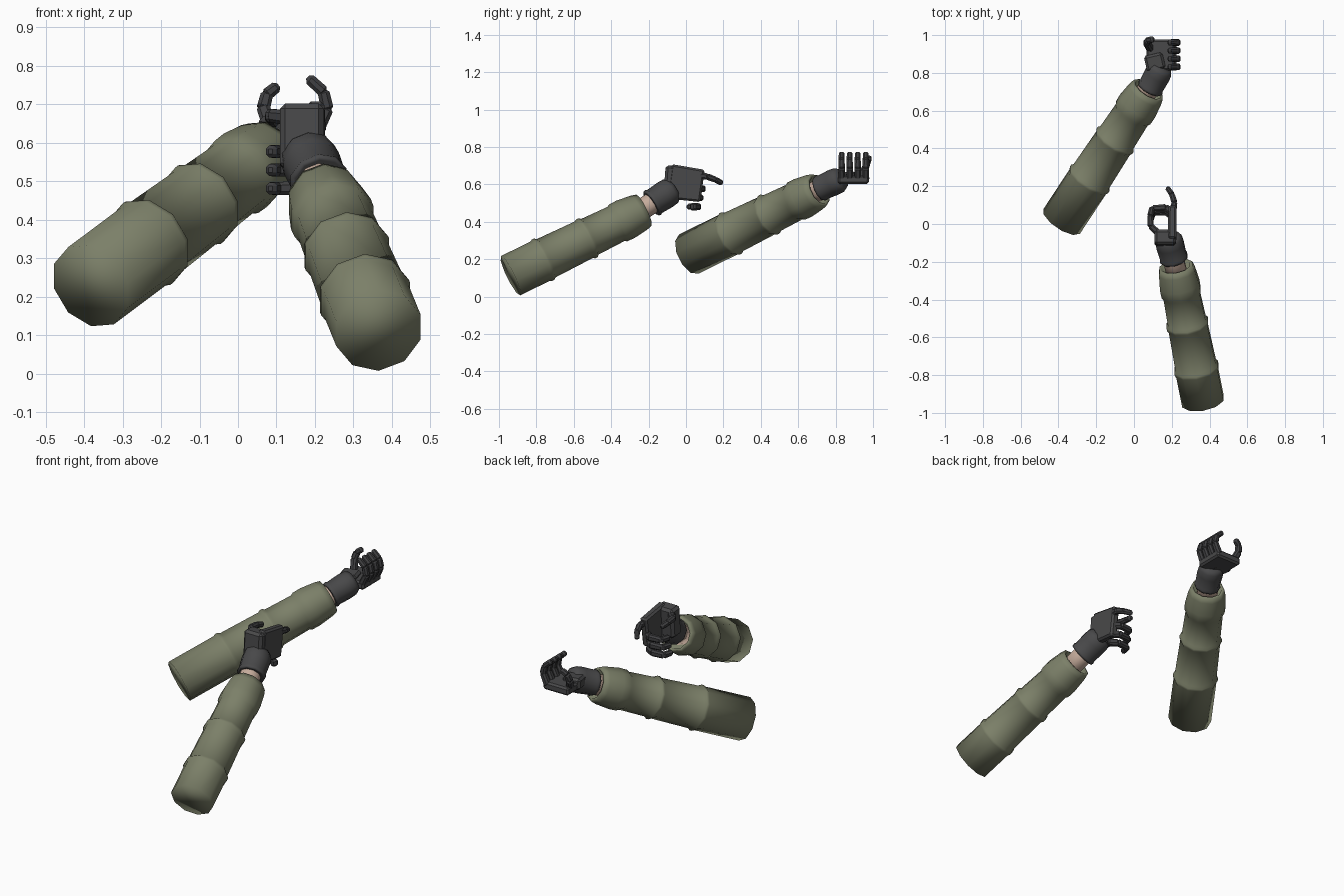
import bpy, bmesh, math
from mathutils import Vector, Matrix

if "Cube" in bpy.data.objects:
    bpy.data.objects.remove(bpy.data.objects["Cube"])

def mat(name, c):
    m = bpy.data.materials.new(name)
    m.diffuse_color = (*c, 1)
    m.use_nodes = True
    m.node_tree.nodes["Principled BSDF"].inputs["Base Color"].default_value = m.diffuse_color
    return m

OLIVE = mat("olive_cloth", (0.20, 0.215, 0.14))
GLOVE = mat("dark_glove", (0.066, 0.066, 0.068))
DARK = mat("finger_glove", (0.05, 0.05, 0.053))
SKIN = mat("skin", (0.56, 0.41, 0.33))

def finish(bm, name, m, smooth):
    bmesh.ops.recalc_face_normals(bm, faces=bm.faces[:])
    me = bpy.data.meshes.new(name)
    bm.to_mesh(me)
    bm.free()
    me.materials.append(m)
    for p in me.polygons:
        p.use_smooth = smooth
    ob = bpy.data.objects.new(name, me)
    bpy.context.collection.objects.link(ob)
    return ob

def frame(a, b, side):
    """Matrix with z along a->b and x close to the side direction."""
    z = (Vector(b) - Vector(a)).normalized()
    y = z.cross(Vector(side)).normalized()
    x = y.cross(z)
    return Matrix((x, y, z)).transposed().to_4x4()

def tube(name, a, b, profile, m, n=10):
    """Lathe (distance, radius) pairs around the line a->b."""
    M = Matrix.Translation(Vector(a)) @ frame(a, b, (1, 0, 0))
    bm = bmesh.new()
    rings = [[bm.verts.new(M @ Vector((r * math.cos((i + .5) * math.tau / n),
                                       r * math.sin((i + .5) * math.tau / n), s)))
              for i in range(n)] for s, r in profile]
    for p, q in zip(rings, rings[1:]):
        for i in range(n):
            j = (i + 1) % n
            bm.faces.new((p[i], p[j], q[j], q[i]))
    bm.faces.new(rings[0])
    bm.faces.new(rings[-1])
    return finish(bm, name, m, True)

def add_block(bm, a, b, w, t, side, taper=1.0, bev=.008, over=0.0):
    """Bevelled box from a to b; w is measured along side, t across it."""
    a, b = Vector(a), Vector(b)
    L = (b - a).length + 2 * over
    M = Matrix.Translation((a + b) / 2) @ frame(a, b, side)
    tmp = bmesh.new()
    bmesh.ops.create_cube(tmp, size=1)
    for v in tmp.verts:
        k = taper if v.co.z > 0 else 1
        v.co = Vector((v.co.x * w * k, v.co.y * t * k, v.co.z * L))
    bmesh.ops.bevel(tmp, geom=tmp.edges[:], offset=bev, segments=1, affect='EDGES')
    tmp.transform(M)
    me = bpy.data.meshes.new("tmp")
    tmp.to_mesh(me)
    tmp.free()
    bm.from_mesh(me)
    bpy.data.meshes.remove(me)

def block(name, *args, **kw):
    bm = bmesh.new()
    add_block(bm, *args, **kw)
    return finish(bm, name, GLOVE, False)

def finger(name, pts, w, side):
    """Chain of jointed finger segments, slimmer to the tip."""
    bm = bmesh.new()
    for i, (a, b) in enumerate(zip(pts, pts[1:])):
        k = 1 - .07 * i
        add_block(bm, a, b, w * k, w * k * .95, side, taper=.9, bev=.009, over=.006)
    return finish(bm, name, DARK, False)

# sleeve outline: folds, cuff and hollow opening (distance back from the cuff end)
SLEEVE = [(-.63, .117), (-.617, .123), (-.603, .123), (-.592, .114),
          (-.365, .109), (-.352, .116), (-.338, .116), (-.327, .106),
          (-.17, .102), (-.155, .110), (-.11, .111), (-.03, .101), (0, .093),
          (0, .078), (-.07, .072)]

def arm(side, start, end, wrist_a, wrist_b, wr):
    L = (Vector(end) - Vector(start)).length
    tube(side + "_sleeve", start, end, [(0, .117)] + [(L + s, r) for s, r in SLEEVE], OLIVE)
    # bare wrist inside the cuff
    d = (Vector(end) - Vector(start)).normalized()
    a = Vector(end) - d * .09
    l = (Vector(wrist_b) - a).length - .03
    tube(side + "_wrist", a, wrist_b, [(0, .058), (l, .056)], SKIN)
    # glove cuff with rolled rim
    l = (Vector(wrist_b) - Vector(wrist_a)).length
    tube(side + "_glove_cuff", wrist_a, wrist_b,
         [(0, wr * .86), (0, wr * .97), (.012, wr), (.022, wr * .94),
          (l * .6, wr * .98), (l * .85, wr * .95), (l, wr * .78)], GLOVE)

# ---- left arm: palm up, supporting
arm("left", (-.382, .015, .228), (.075, .71, .57), (.083, .715, .578), (.148, .835, .632), .072)
block("left_palm", (.065, .895, .626), (.225, .895, .626), .165, .046, (0, 1, 0), bev=.01)
block("left_heel", (.12, .815, .632), (.10, .90, .637), .10, .065, (1, 0, 0), bev=.012)
for i in range(4):
    y = .832 + i * .043
    finger(f"left_finger_{i + 1}", [(.205, y, .63), (.232, y, .688), (.222, y, .732), (.185, y, .766)],
           .038, (0, 1, 0))
finger("left_thumb", [(.085, .93, .635), (.066, .96, .69), (.075, .972, .725), (.10, .978, .745)],
       .04, (0, 1, 0))

# ---- right arm: gripping, index finger forward
arm("right", (.365, -.938, .112), (.222, -.225, .462), (.212, -.185, .498), (.178, -.065, .575), .078)
block("right_palm", (.202, -.09, .617), (.204, .088, .592), .185, .046, (0, 0, 1), taper=.94, bev=.01)
block("right_heel", (.166, -.115, .618), (.166, -.035, .612), .17, .115, (0, 0, 1), bev=.014)
finger("right_index", [(.208, .07, .648), (.214, .115, .642), (.2, .158, .625), (.178, .19, .608)],
       .036, (0, 0, 1))
for i in range(3):
    z, dy = .577 - i * .048, -.012 * i
    finger(f"right_finger_{i + 1}", [(.208, .06 + dy, z), (.168, .088 + dy, z),
                                     (.10, .083 + dy, z), (.086, .035 + dy, z)], .04, (0, 0, 1))
finger("right_thumb", [(.13, -.05, .665), (.088, -.01, .67), (.086, .045, .665), (.095, .085, .655)],
       .038, (0, 0, 1))
